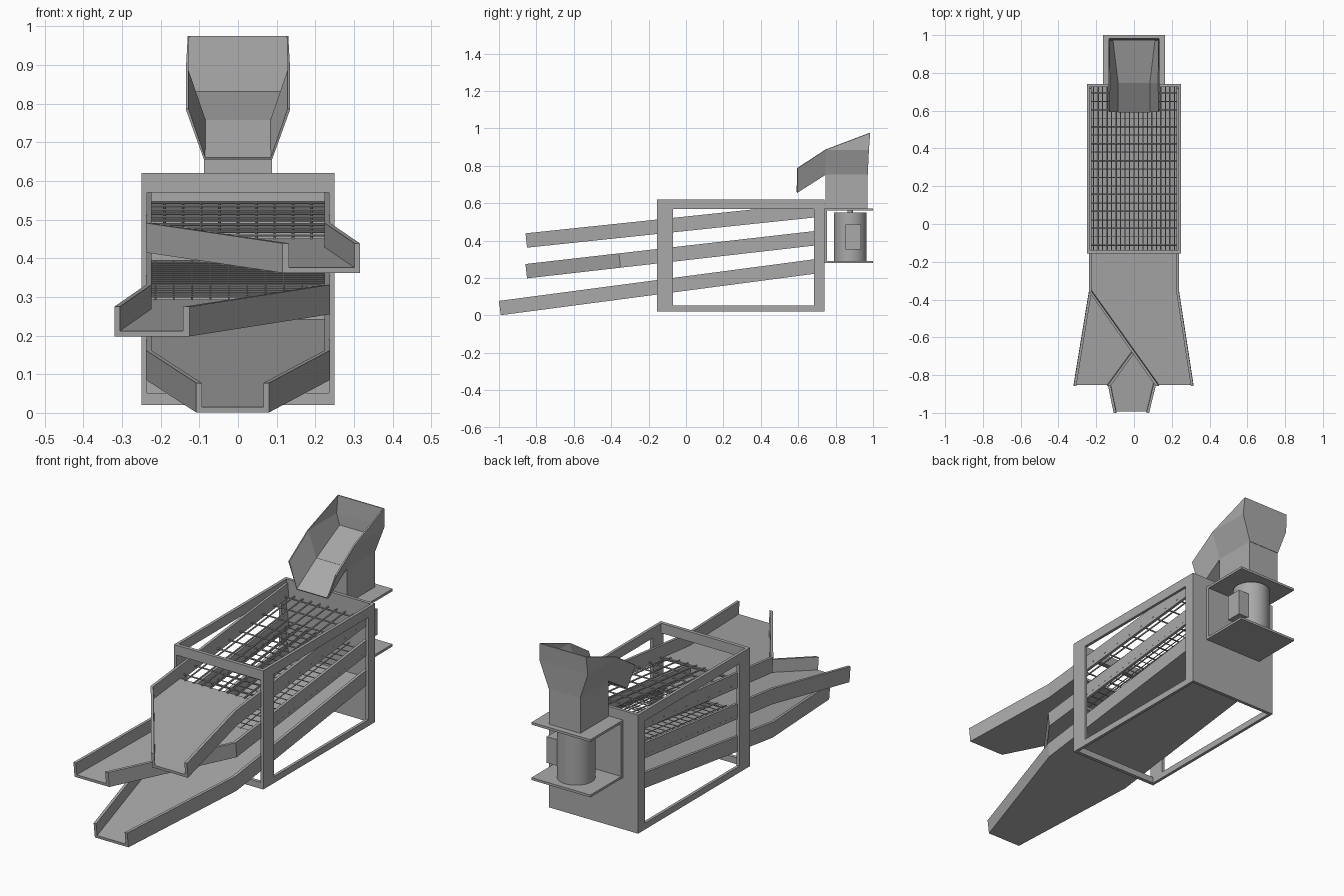
import bpy, bmesh, math
from mathutils import Vector

if "Cube" in bpy.data.objects:
    bpy.data.objects.remove(bpy.data.objects["Cube"])

grey = bpy.data.materials.new("plain grey steel")
grey.diffuse_color = (0.4, 0.4, 0.4, 1)
grey.use_nodes = True
grey.node_tree.nodes["Principled BSDF"].inputs["Base Color"].default_value = grey.diffuse_color


def finish(name, bm):
    bmesh.ops.recalc_face_normals(bm, faces=bm.faces)
    me = bpy.data.meshes.new(name)
    bm.to_mesh(me)
    bm.free()
    me.materials.append(grey)
    ob = bpy.data.objects.new(name, me)
    bpy.context.collection.objects.link(ob)
    return ob


def hexa(bm, bottom, top):
    """Closed prism between two matching loops of points."""
    a = [bm.verts.new(p) for p in bottom]
    b = [bm.verts.new(p) for p in top]
    n = len(a)
    bm.faces.new(a[::-1])
    bm.faces.new(b)
    for i in range(n):
        j = (i + 1) % n
        bm.faces.new((a[i], a[j], b[j], b[i]))


def add_box(bm, x0, x1, y0, y1, z0, z1):
    loop = [(x0, y0), (x1, y0), (x1, y1), (x0, y1)]
    hexa(bm, [(x, y, z0) for x, y in loop], [(x, y, z1) for x, y in loop])


def box(name, *d):
    bm = bmesh.new()
    add_box(bm, *d)
    return finish(name, bm)


def add_rod(bm, p, q, r, n=8):
    p, q = Vector(p), Vector(q)
    d = (q - p).normalized()
    u = d.orthogonal().normalized()
    v = d.cross(u)
    ring = [r * (math.cos(2 * math.pi * i / n) * u + math.sin(2 * math.pi * i / n) * v) for i in range(n)]
    hexa(bm, [p + c for c in ring], [q + c for c in ring])


# ---- frame
F, B = -0.155, 0.74
for side, s in (("left", -1), ("right", 1)):
    x0, x1 = sorted((s * 0.235, s * 0.25))
    box(side + "_front_post", x0, x1, F, -0.07, 0.02, 0.62)
    box(side + "_back_post", x0, x1, 0.685, B, 0.02, 0.62)
    box(side + "_top_rail", x0, x1, -0.07, 0.685, 0.57, 0.62)
    box(side + "_bottom_rail", x0, x1, -0.07, 0.685, 0.02, 0.052)
box("front_top_beam", -0.235, 0.235, F, F + 0.018, 0.57, 0.62)
box("front_bottom_beam", -0.235, 0.235, F, F + 0.018, 0.02, 0.052)
box("back_panel", -0.235, 0.235, 0.724, B, 0.02, 0.62)


# ---- sloping decks with chutes
def deck(name, y0, z0, slope, xl, xr, solid, rods=0, cross=0, radius=0.0):
    ang = math.atan(slope)
    c, s = math.cos(ang), math.sin(ang)
    H, T, W = 0.077, 0.014, 0.238

    def P(x, t, h):
        return (x, y0 + t * c - h * s, z0 + t * s + h * c)

    def at(y):
        return (y - y0) / c

    back, bend, lip = at(0.726), at(-0.35), at(-0.14)
    outline_l = [(-W, back), (-W, bend), (xl, 0)]
    outline_r = [(W, back), (W, bend), (xr, 0)]
    # side walls follow the outline
    for side, line, d in (("left", outline_l, 1), ("right", outline_r, -1)):
        bm = bmesh.new()
        (ax, at_), (bx, bt), (ex, et) = line
        slant = math.hypot(ex - bx, bt) / bt * T
        inner = [(ax + d * T, at_), (bx + d * T, bt), (ex + d * slant, et)]
        loop = line + inner[::-1]
        hexa(bm, [P(x, t, 0) for x, t in loop], [P(x, t, H) for x, t in loop])
        finish(f"{name}_{side}_wall", bm)
    # chute floor, full length on the lowest deck
    end = back if solid else lip
    e = 0.004
    loop = [(-W + e, end), (-W + e, bend), (xl + e, 0), (xr - e, 0), (W - e, bend), (W - e, end)]
    bm = bmesh.new()
    hexa(bm, [P(x, t, 0) for x, t in loop], [P(x, t, T) for x, t in loop])
    finish(name + "_floor", bm)
    # screen mesh
    if rods:
        bm = bmesh.new()
        h = 0.016
        for i in range(rods):
            x = (i - (rods - 1) / 2) * 0.0475
            add_rod(bm, P(x, lip - 0.01, h), P(x, back, h), radius)
        for i in range(cross):
            t = lip + 0.03 + (back - lip - 0.06) * i / (cross - 1)
            add_rod(bm, P(-W - 0.002, t, h + radius), P(W + 0.002, t, h + radius), radius)
        finish(name + "_screen", bm)


deck("top_deck", -0.85, 0.362, 0.105, 0.115, 0.315, False, 9, 10, 0.0038)
deck("middle_deck", -0.85, 0.198, 0.114, -0.32, -0.125, False, 10, 19, 0.0024)
deck("bottom_deck", -0.99, 0.001, 0.132, -0.108, 0.08, True)

# ---- motor and bracket
box("motor_top_plate", -0.165, 0.165, B, 1.0, 0.56, 0.572)
box("motor_bottom_plate", -0.165, 0.165, B, 1.0, 0.28, 0.292)
box("motor_back_plate", -0.165, 0.165, B, B + 0.014, 0.292, 0.56)
for name, r, z0, z1 in (("motor_body", 0.088, 0.292, 0.55), ("motor_shaft", 0.014, 0.55, 0.562)):
    bm = bmesh.new()
    add_rod(bm, (0, 0.878, z0), (0, 0.878, z1), r, 40)
    ob = finish(name, bm)
    for p in ob.data.polygons:
        p.use_smooth = len(p.vertices) == 4
    ob.data.set_sharp_from_angle(angle=math.radians(35))
box("motor_terminal_box", 0.06, 0.125, 0.853, 0.935, 0.353, 0.485)

# ---- feed hopper on its column
box("hopper_column", -0.088, 0.088, 0.745, 0.97, 0.57, 0.752)
low = [(0.595, 0.655), (0.747, 0.752), (0.972, 0.752)]
mid = [(0.595, 0.785), (0.747, 0.885), (0.978, 0.885)]
tip = (0.985, 0.975)
bm = bmesh.new()
sides = {}
for s in (-1, 1):
    a = [bm.verts.new((s * 0.088, y, z)) for y, z in low]
    b = [bm.verts.new((s * 0.135, y, z)) for y, z in mid]
    t = bm.verts.new((s * 0.13, *tip))
    for i in range(2):
        bm.faces.new((a[i], a[i + 1], b[i + 1], b[i]))
    bm.faces.new((b[1], b[2], t))
    sides[s] = (a, b, t)
(la, lb, lt), (ra, rb, rt) = sides[-1], sides[1]
bm.faces.new((la[0], la[1], ra[1], ra[0]))
bm.faces.new((la[1], la[2], ra[2], ra[1]))
bm.faces.new((la[2], lb[2], rb[2], ra[2]))
bm.faces.new((lb[2], lt, rt, rb[2]))
hopper = finish("feed_hopper", bm)
# make sure normals point outward, then thicken inward
if sum(p.normal.z * p.area for p in hopper.data.polygons if abs(p.normal.z) > 0.8) > 0:
    hopper.data.flip_normals()
mod = hopper.modifiers.new("thickness", 'SOLIDIFY')
mod.thickness = 0.007
mod.offset = -1
# sloping floor inside the hopper
bm = bmesh.new()
top = [(-0.084, 0.747, 0.758), (0.084, 0.747, 0.758), (0.112, 0.972, 0.832), (-0.112, 0.972, 0.832)]
hexa(bm, [(x, y, z - 0.005) for x, y, z in top], top)
finish("hopper_ramp", bm)
